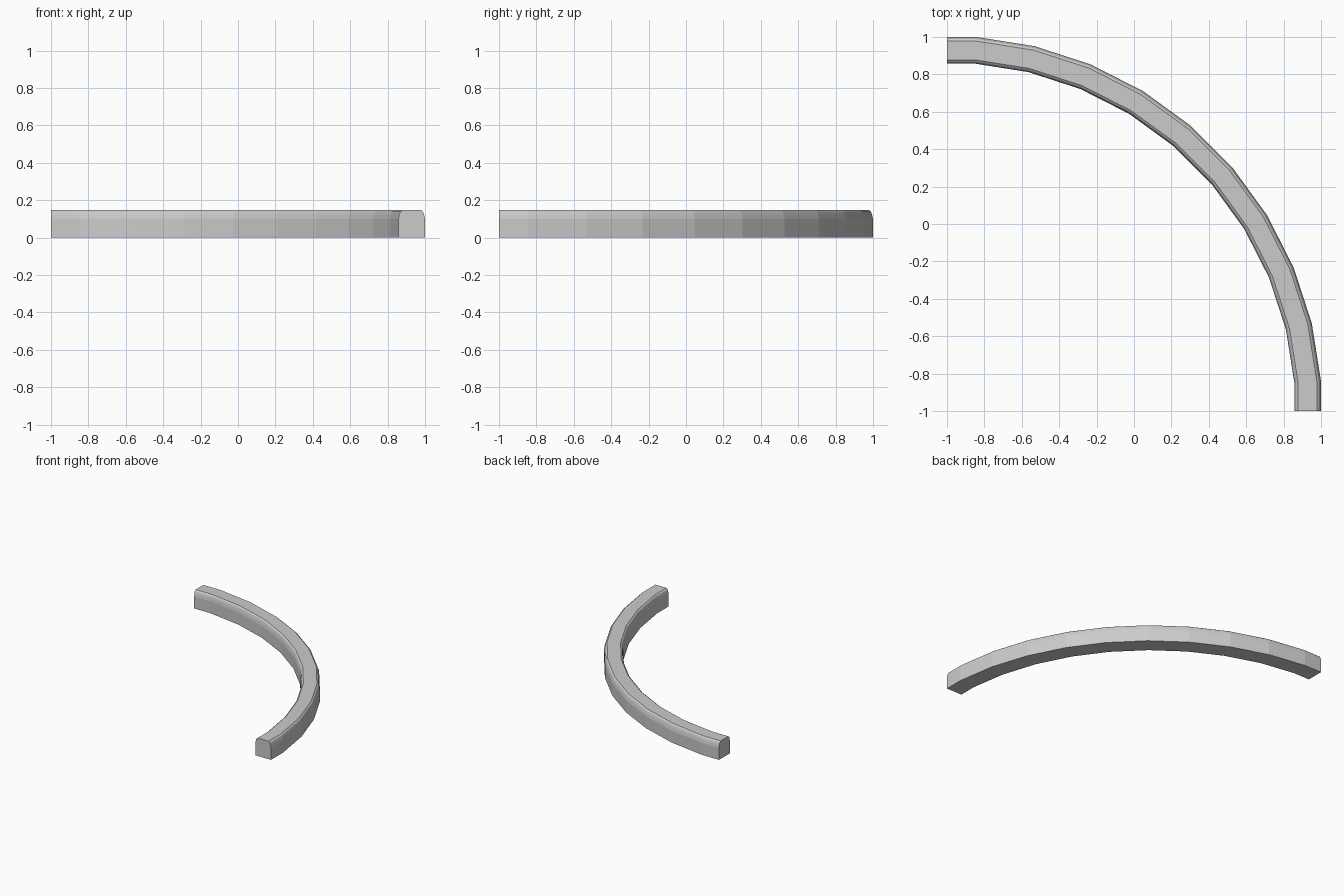
import bpy, bmesh, math

if "Cube" in bpy.data.objects:
    bpy.data.objects.remove(bpy.data.objects["Cube"])

# cross-section of the rail: (distance from the bend centre, height)
profile = [(1.858, 0), (1.858, 0.098), (1.862, 0.122), (1.867, 0.138), (1.878, 0.147),
           (1.978, 0.147), (1.989, 0.138), (1.995, 0.122), (2.0, 0.098), (2.0, 0)]

# quarter of a 40-sided ring, cut at the middle of its first and last sides
half = math.radians(4.5)
stations = [(0, 1)]
stations += [(half * (2 * i + 1), 1 / math.cos(half)) for i in range(10)]
stations += [(math.pi / 2, 1)]

bm = bmesh.new()
rings = [[bm.verts.new((-1 + r * s * math.cos(a), -1 + r * s * math.sin(a), z))
          for r, z in profile] for a, s in stations]

# sides, top and underside of each segment
n = len(profile)
for a, b in zip(rings, rings[1:]):
    for i in range(n):
        j = (i + 1) % n
        bm.faces.new((a[i], a[j], b[j], b[i]))

# end caps
bm.faces.new(rings[0])
bm.faces.new(rings[-1])
bmesh.ops.recalc_face_normals(bm, faces=bm.faces)

mesh = bpy.data.meshes.new("curved_rail")
bm.to_mesh(mesh)
bm.free()
rail = bpy.data.objects.new("curved_rail", mesh)
bpy.context.collection.objects.link(rail)
